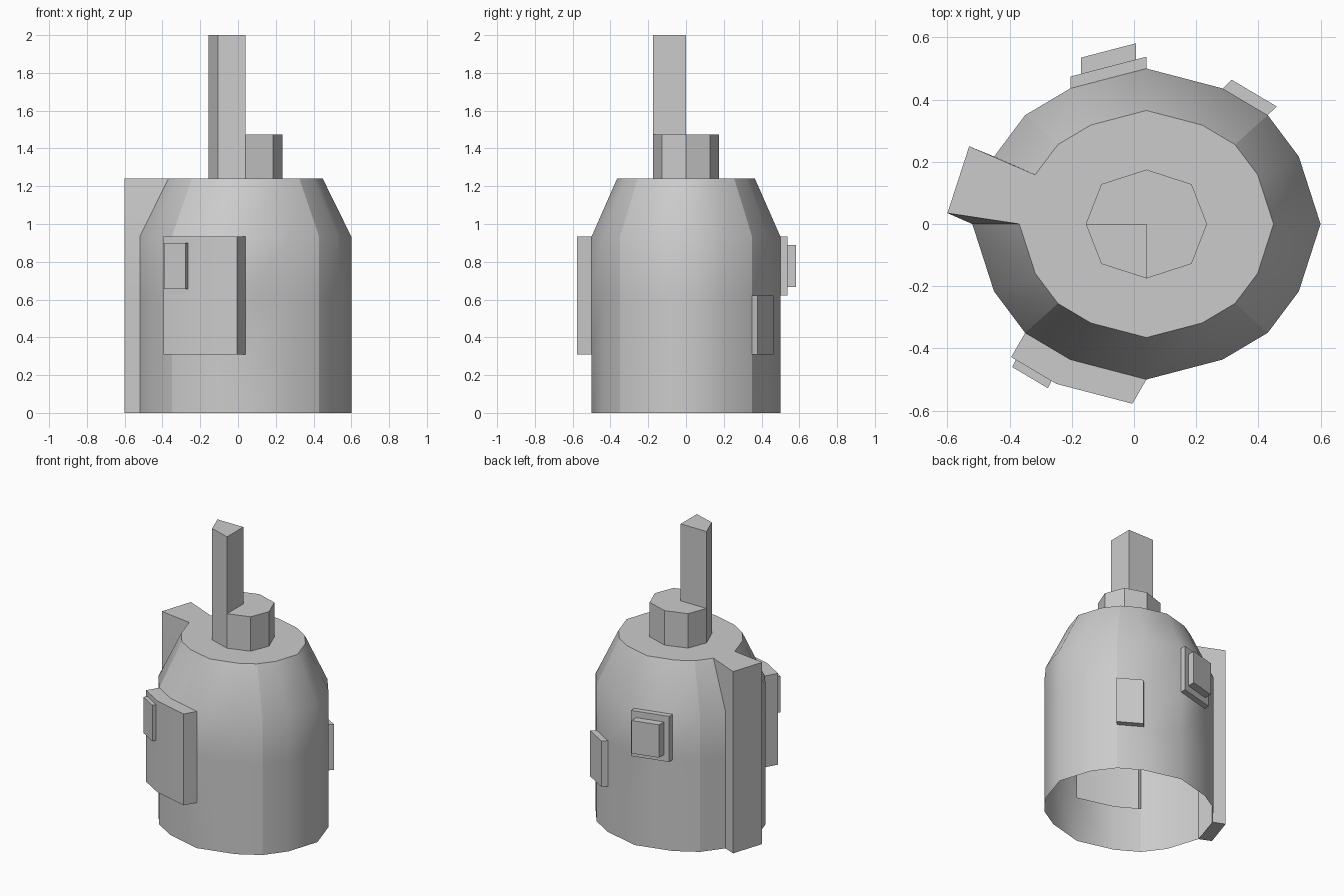
import bpy, bmesh
from mathutils import Vector

if "Cube" in bpy.data.objects:
    bpy.data.objects.remove(bpy.data.objects["Cube"])

CX = 0.04  # the round body sits slightly off centre


def ring(quarter):
    """Mirror a quarter outline (+x axis to +y axis) into a full loop."""
    half = quarter + [(-x, y) for x, y in reversed(quarter[:-1])]
    return half + [(x, -y) for x, y in reversed(half[1:-1])]


def loop(bm, outline, z, scale=1.0):
    return [bm.verts.new((CX + x * scale, y * scale, z)) for x, y in outline]


def raise_faces(bm, faces, move):
    """Pull a patch of faces outwards, leaving side walls and an open back."""
    verts = {v for f in faces for v in f.verts}
    new = {v: bm.verts.new(move(v.co)) for v in verts}
    sides = []
    for f in faces:
        for l in f.loops:
            if not any(o in faces for o in l.edge.link_faces if o is not f):
                a, b = l.vert, l.link_loop_next.vert
                sides.append((a, b, new[b], new[a]))
    caps = [bm.faces.new([new[v] for v in f.verts]) for f in faces]
    for s in sides:
        bm.faces.new(s)
    bmesh.ops.delete(bm, geom=faces, context='FACES')
    return caps


def shift(x, y, z=0):
    return lambda co: co + Vector((x, y, z))


def badge(bm, face, scale, offset):
    """Inset a face by scaling, then raise the inner part."""
    c = face.calc_center_median()
    inner = raise_faces(bm, [face], lambda co: c + (co - c) * scale)
    raise_faces(bm, inner, shift(*offset))


def finish(bm, name, smooth):
    bm.normal_update()
    for f in bm.faces:
        f.smooth = smooth
    for e in bm.edges:
        if len(e.link_faces) == 2 and e.calc_face_angle(0) > 0.7:
            e.smooth = False
    me = bpy.data.meshes.new(name)
    bm.to_mesh(me)
    bm.free()
    ob = bpy.data.objects.new(name, me)
    bpy.context.collection.objects.link(ob)


BODY = ring([(0.56, 0), (0.49, 0.217), (0.39, 0.35), (0.245, 0.436), (0, 0.5)])
HUB = ring([(0.195, 0), (0.145, 0.128), (0, 0.175)])

# body shell: open bottom, sloped shoulder
bm = bmesh.new()
rows = [loop(bm, BODY, z) for z in (0, 0.31, 0.622, 0.933)]
rows.append(loop(bm, BODY, 1.24, 0.73))
cell = {}
for r in range(4):
    a, b = rows[r], rows[r + 1]
    for k in range(16):
        n = (k + 1) % 16
        cell[k, r] = bm.faces.new((a[k], a[n], b[n], b[k]))
    for k in (2, 6, 10, 14):  # hard vertical edges
        bm.edges.get((a[k], b[k])).smooth = False

# flat top around the hub
top, hole = rows[4], loop(bm, HUB, 1.24)
for k in range(8):
    bm.faces.new((top[2 * k], top[2 * k + 1], top[(2 * k + 2) % 16],
                  hole[(k + 1) % 8], hole[k]))

# full-height fin on the left
raise_faces(bm, [cell[7, r] for r in range(4)],
            lambda co: Vector((-0.53, 0.25, co.z) if co.y > 0.1 else (-0.6, 0.035, co.z)))

# front panel with a small badge
front_cells = [cell[10, 1], cell[11, 1], cell[10, 2], cell[11, 2]]
caps = raise_faces(bm, front_cells, shift(-0.045, -0.078))
badge(bm, caps[2], 0.79, (-0.012, -0.023, 0))

# back panel with badge, and plain back-right panel
caps = raise_faces(bm, [cell[4, 2]], shift(0, 0.038))
badge(bm, caps[0], 0.72, (0, 0.052, 0))
raise_faces(bm, [cell[2, 1]], shift(0.029, 0.028))
finish(bm, "body", True)

# hub with a mast raised from one quarter of its top
bm = bmesh.new()
low, high = loop(bm, HUB, 1.24), loop(bm, HUB, 1.475)
for k in range(8):
    n = (k + 1) % 8
    bm.faces.new((low[k], low[n], high[n], high[k]))
mid = bm.verts.new((CX, 0, 1.475))
quarters = [bm.faces.new((mid, high[k], high[k + 1], high[(k + 2) % 8]))
            for k in (0, 2, 4, 6)]
raise_faces(bm, [quarters[2]], shift(0, 0, 0.525))
finish(bm, "hub_and_mast", False)
